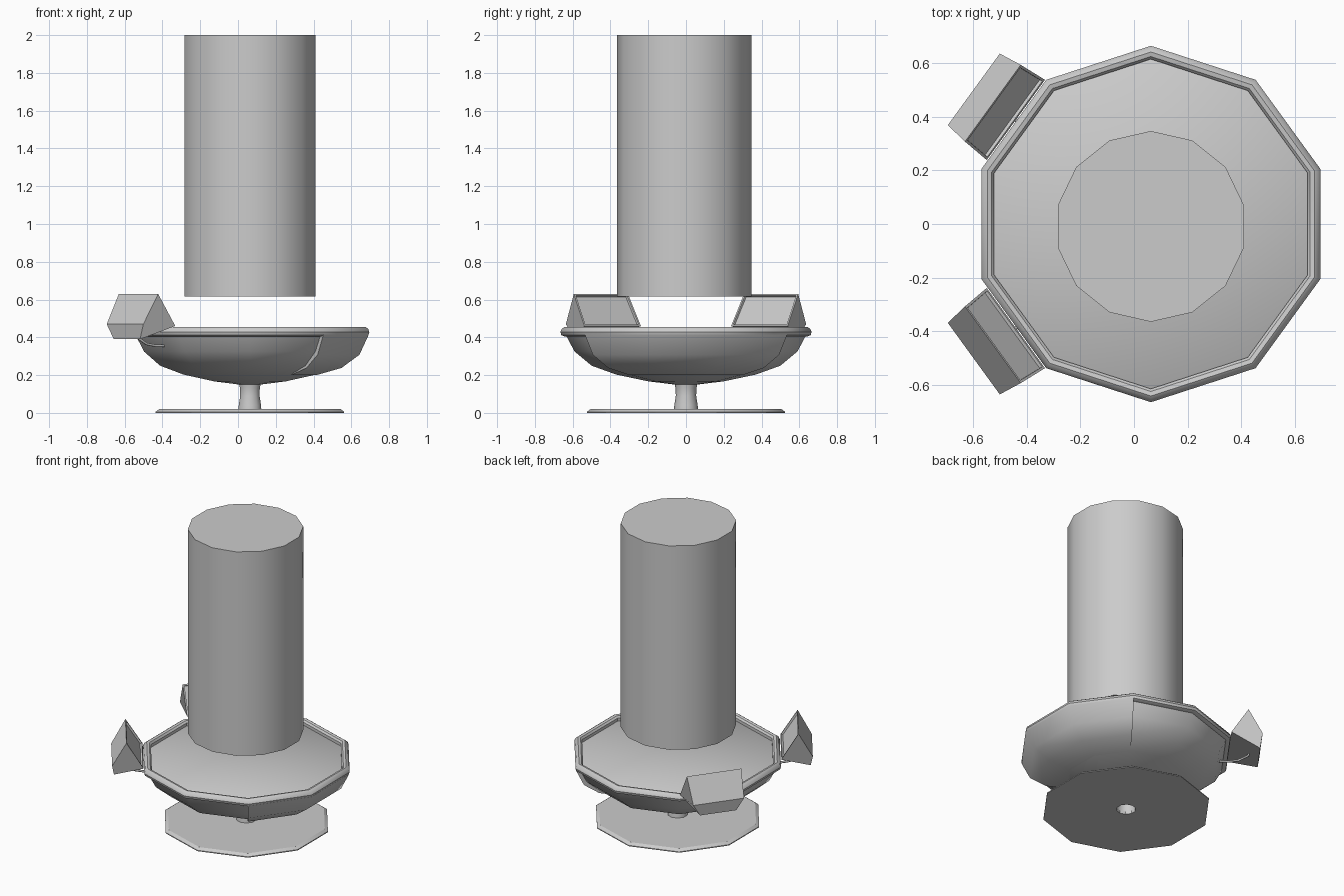
import bpy, bmesh
from math import sin, cos, radians
from mathutils import Vector

if "Cube" in bpy.data.objects:
    bpy.data.objects.remove(bpy.data.objects["Cube"])

CENTRE = 0.063
FULL = 360

grey = bpy.data.materials.new("plain_grey")
grey.use_nodes = True
grey.diffuse_color = (0.6, 0.6, 0.6, 1)
grey.node_tree.nodes["Principled BSDF"].inputs["Base Color"].default_value = (0.6, 0.6, 0.6, 1)


def finish(name, bm, angle):
    bmesh.ops.remove_doubles(bm, verts=bm.verts, dist=0.0005)
    bmesh.ops.recalc_face_normals(bm, faces=bm.faces)
    mesh = bpy.data.meshes.new(name)
    bm.to_mesh(mesh)
    bm.free()
    mesh.materials.append(grey)
    obj = bpy.data.objects.new(name, mesh)
    bpy.context.collection.objects.link(obj)
    bpy.ops.object.select_all(action='DESELECT')
    obj.select_set(True)
    bpy.context.view_layer.objects.active = obj
    bpy.ops.object.shade_smooth_by_angle(angle=radians(angle))
    return obj


def lathe(name, profile, sides=10, start=90, sweep=FULL, closed=False, y=0, angle=40):
    """Turn an (r, z) profile about the pedestal axis; closed profiles make solid rings."""
    bm = bmesh.new()
    whole = sweep == FULL
    rings = []
    for i in range(sides if whole else sides + 1):
        a = radians(start + sweep * i / sides)
        rings.append([bm.verts.new((CENTRE + r * cos(a), y + r * sin(a), z)) for r, z in profile])
    n = len(profile)
    for i in range(sides):
        a, b = rings[i], rings[(i + 1) % len(rings)]
        for j in range(n if closed else n - 1):
            k = (j + 1) % n
            quad = [a[j], b[j], b[k], a[k]]
            if profile[j][0] == 0:
                quad = [a[j], b[k], a[k]]
            elif profile[k][0] == 0:
                quad = [a[j], b[j], a[k]]
            bm.faces.new(quad)
    if closed and not whole:
        bm.faces.new(rings[0])
        bm.faces.new(rings[-1])
    return finish(name, bm, angle)


# Foot plate with a centre hole, and hollow stem
lathe("foot_plate", [(0.06, 0), (0.525, 0), (0.525, 0.006), (0.505, 0.02), (0.06, 0.02)],
      closed=True, angle=30)
lathe("stem", [(0.064, 0.01), (0.062, 0.04), (0.054, 0.09), (0.055, 0.13), (0.062, 0.16)])

# Bowl with its flat floor
lathe("bowl", [(0, 0.15), (0.06, 0.15), (0.2, 0.167), (0.37, 0.203), (0.5, 0.25),
               (0.59, 0.325), (0.635, 0.41), (0.62, 0.42), (0, 0.42)])

# Raised outer shell on the left part of the bowl
lathe("bowl_side_panel", [(0.662, 0.415), (0.61, 0.308), (0.51, 0.238), (0.37, 0.2),
                          (0.48, 0.26), (0.57, 0.33), (0.61, 0.415)],
      sides=3, start=-54, sweep=108, closed=True)

# Rounded rim
lathe("rim", [(0.645, 0.405), (0.66, 0.412), (0.665, 0.428), (0.658, 0.445), (0.642, 0.456),
              (0.625, 0.452), (0.615, 0.44), (0.615, 0.405)], closed=True, angle=35)

# Floating column
lathe("column", [(0, 0.615), (0.356, 0.615), (0.356, 2), (0, 2)], sides=14, y=-0.009, angle=30)

# Lamp boxes and their brackets, one on each rear side
LAMP = [(0.636, 0.185, 0.46), (0.742, 0.177, 0.63), (0.83, 0.165, 0.47), (0.818, 0.118, 0.39)]
OUT = Vector((-cos(radians(36)), sin(radians(36)), 0))
ALONG = Vector((sin(radians(36)), cos(radians(36)), 0))


def place(r, t, z, side):
    p = Vector((CENTRE, 0, z)) + OUT * r + ALONG * (t + 0.018)
    p.y *= side
    return p


for side, label in ((1, "back"), (-1, "front")):
    bm = bmesh.new()
    ends = [[bm.verts.new(place(r, s * h, z, side)) for r, h, z in LAMP] for s in (-1, 1)]
    bm.faces.new(ends[0])
    bm.faces.new(ends[1])
    strips = []
    for j in range(4):
        k = (j + 1) % 4
        strips.append(bm.faces.new((ends[0][j], ends[1][j], ends[1][k], ends[0][k])))
    bmesh.ops.recalc_face_normals(bm, faces=bm.faces)
    # framed, slightly sunken lens
    bmesh.ops.inset_region(bm, faces=[strips[0]], thickness=0.014)
    bmesh.ops.inset_region(bm, faces=[strips[0]], thickness=0.002, depth=-0.012)
    finish(label + "_lamp", bm, 20)

    curve = bpy.data.curves.new(label + "_bracket", 'CURVE')
    curve.dimensions = '3D'
    curve.bevel_depth = 0.007
    curve.bevel_resolution = 1
    curve.use_fill_caps = True
    spline = curve.splines.new('POLY')
    path = [(0.57, 0.355), (0.63, 0.355), (0.69, 0.365), (0.75, 0.4), (0.76, 0.43)]
    spline.points.add(len(path) - 1)
    for point, (r, z) in zip(spline.points, path):
        point.co = (*place(r, 0, z, side), 1)
    curve.materials.append(grey)
    bpy.context.collection.objects.link(bpy.data.objects.new(label + "_bracket", curve))
